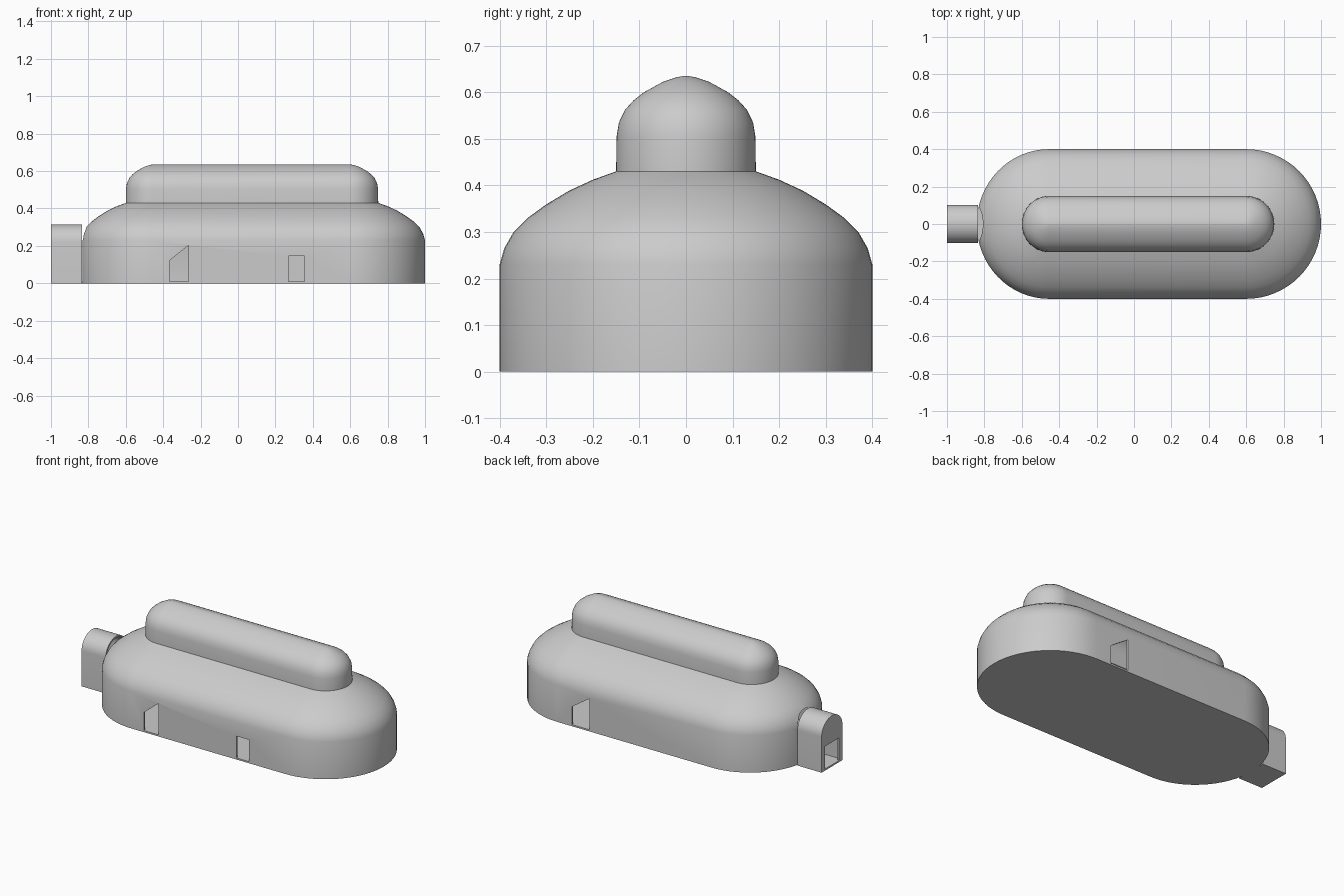
import bpy, bmesh
from math import sin, cos, pi, radians

if "Cube" in bpy.data.objects:
    bpy.data.objects.remove(bpy.data.objects["Cube"])

XL, XR = -0.455, 0.60   # centres of the rounded ends
N = 32                  # segments per rounded end


def make_object(name, bm):
    bmesh.ops.recalc_face_normals(bm, faces=bm.faces)
    me = bpy.data.meshes.new(name)
    bm.to_mesh(me)
    bm.free()
    ob = bpy.data.objects.new(name, me)
    bpy.context.collection.objects.link(ob)
    return ob


def stadium_loft(name, profile):
    """Stack of stadium outlines; profile holds (radius, height)."""
    bm = bmesh.new()
    rings = []
    for r, z in profile:
        pts = []
        for i in range(N + 1):
            a = -pi / 2 + pi * i / N
            pts.append((XR + r * cos(a), r * sin(a), z))
        for i in range(N + 1):
            a = pi / 2 + pi * i / N
            pts.append((XL + 0.965 * r * cos(a), r * sin(a), z))
        rings.append([bm.verts.new(p) for p in pts])
    for lo, hi in zip(rings, rings[1:]):
        for i in range(len(lo)):
            j = (i + 1) % len(lo)
            bm.faces.new((lo[i], lo[j], hi[j], hi[i]))
    bm.faces.new(rings[0][::-1])
    bm.faces.new(rings[-1])
    return make_object(name, bm)


def prism(name, pts, start, offset):
    """Polygon of 3D points extruded by an offset vector."""
    bm = bmesh.new()
    a = [bm.verts.new(p) for p in pts]
    b = [bm.verts.new([p[k] + offset[k] for k in range(3)]) for p in pts]
    for i in range(len(a)):
        j = (i + 1) % len(a)
        bm.faces.new((a[i], a[j], b[j], b[i]))
    bm.faces.new(a[::-1])
    bm.faces.new(b)
    return make_object(name, bm)


def arch(name, x0, x1, w, z0, spring, rise):
    pts = [(x0, -w, z0), (x0, w, z0)]
    pts += [(x0, w * cos(pi * i / 20), spring + rise * sin(pi * i / 20)) for i in range(21)]
    return prism(name, pts, x0, (x1 - x0, 0, 0))


def wall_cutter(name, y, corners):
    return prism(name, [(x, y - 0.06, z) for x, z in corners], y, (0, 0.12, 0))


def cut(ob, cutters):
    bpy.context.view_layer.objects.active = ob
    for c in cutters:
        m = ob.modifiers.new("cut", 'BOOLEAN')
        m.operation, m.solver, m.object = 'DIFFERENCE', 'EXACT', c
        bpy.ops.object.modifier_apply(modifier=m.name)


# Domed hall with the raised roof lantern
upper = [(0.39, 0.265), (0.37, 0.30), (0.34, 0.33), (0.30, 0.359), (0.25, 0.389),
         (0.20, 0.412), (0.15, 0.43), (0.149, 0.505), (0.144, 0.535), (0.131, 0.562),
         (0.112, 0.583), (0.09, 0.60), (0.05, 0.622), (0.02, 0.632), (0.002, 0.635)]
hall = stadium_loft("hall", [(0.40, 0), (0.40, 0.23)] + upper)

# Hollow interior, leaving a thin floor and wall
T = 0.01
inner = [(r - T, z - T) for r, z in upper[:-2]] + [(0.002, 0.623)]
interior = stadium_loft("interior_cutter", [(0.40 - T, 0.01), (0.40 - T, 0.222)] + inner)

# Entrance tunnel
tunnel = arch("entrance_tunnel", -1.0, -0.835, 0.102, 0, 0.22, 0.095)
passage = arch("passage_cutter", -0.99, -0.78, 0.092, 0.01, 0.22, 0.085)
entry = prism("entry_cutter", [(-1.05, -0.07, 0.01), (-1.05, 0.07, 0.01),
                               (-1.05, 0.07, 0.15), (-1.05, -0.07, 0.15)], 0, (0.1, 0, 0))

# Side doorways: slanted one front and back, plain one in front
slant_front = wall_cutter("slant_front_cutter", -0.4,
                          [(-0.365, 0.01), (-0.265, 0.01), (-0.265, 0.203), (-0.365, 0.122)])
slant_back = wall_cutter("slant_back_cutter", 0.4,
                         [(0.38, 0.01), (0.50, 0.01), (0.50, 0.122), (0.38, 0.203)])
plain_front = wall_cutter("plain_front_cutter", -0.4,
                          [(0.27, 0.01), (0.355, 0.01), (0.355, 0.145), (0.27, 0.145)])

cut(hall, [interior, slant_front, slant_back, plain_front, passage])
cut(tunnel, [passage, entry])

for c in (interior, passage, entry, slant_front, slant_back, plain_front):
    bpy.data.objects.remove(c, do_unlink=True)

# Smooth shading with sharp edges kept
for ob in (hall, tunnel):
    bpy.ops.object.select_all(action='DESELECT')
    ob.select_set(True)
    bpy.context.view_layer.objects.active = ob
    bpy.ops.object.shade_smooth_by_angle(angle=radians(32))
